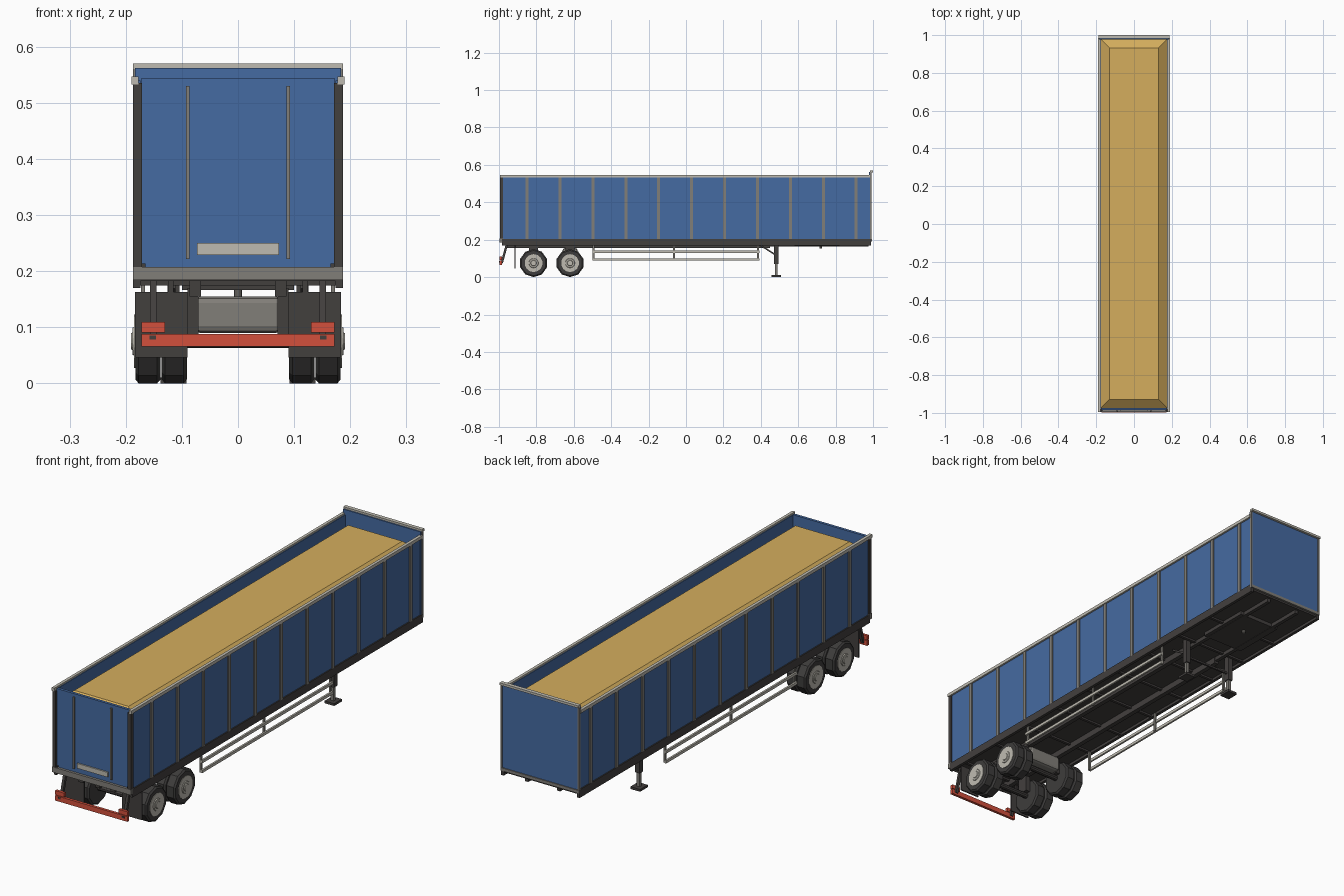
import bpy, bmesh, math
from mathutils import Vector

if "Cube" in bpy.data.objects:
    bpy.data.objects.remove(bpy.data.objects["Cube"], do_unlink=True)


def material(name, r, g, b):
    m = bpy.data.materials.new(name)
    m.use_nodes = True
    m.diffuse_color = (r, g, b, 1)
    m.node_tree.nodes["Principled BSDF"].inputs["Base Color"].default_value = (r, g, b, 1)
    return m


BLUE = material("panel blue", 0.06, 0.145, 0.36)
SAND = material("sand", 0.66, 0.42, 0.11)
DARK = material("chassis dark", 0.055, 0.05, 0.048)
GREY = material("steel grey", 0.22, 0.21, 0.19)
LIGHT = material("light grey", 0.52, 0.5, 0.44)
RED = material("bumper red", 0.65, 0.08, 0.045)
RUBBER = material("tyre rubber", 0.048, 0.046, 0.045)


def finish(name, bm, mat):
    bmesh.ops.recalc_face_normals(bm, faces=bm.faces)
    me = bpy.data.meshes.new(name)
    bm.to_mesh(me)
    bm.free()
    me.materials.append(mat)
    ob = bpy.data.objects.new(name, me)
    bpy.context.collection.objects.link(ob)
    return ob


def box(name, mat, xs, ys, zs):
    """Box from its extents along each axis."""
    bm = bmesh.new()
    bmesh.ops.create_cube(bm, size=1)
    for v in bm.verts:
        v.co = [(lo + hi) / 2 + c * (hi - lo) for c, (lo, hi) in zip(v.co, (xs, ys, zs))]
    return finish(name, bm, mat)


def pair(name, mat, xs, ys, zs):
    """The same box on the left (+x) and the right."""
    box("left_" + name, mat, xs, ys, zs)
    box("right_" + name, mat, (-xs[1], -xs[0]), ys, zs)


def beam(name, mat, a, b, width, depth):
    """Square bar between two points."""
    a, b = Vector(a), Vector(b)
    bm = bmesh.new()
    bmesh.ops.create_cube(bm, size=1)
    turn = (b - a).to_track_quat("Z", "Y")
    for v in bm.verts:
        v.co = turn @ Vector((v.co.x * width, v.co.y * depth, v.co.z * (b - a).length)) + (a + b) / 2
    return finish(name, bm, mat)


def lathe(name, mat, profile, y, z, sides):
    """Closed solid turned about an x-parallel axis; profile is (x, radius)."""
    bm = bmesh.new()
    rings = []
    for x, r in profile:
        angles = [math.tau * i / sides for i in range(sides)]
        rings.append([bm.verts.new((x, y + r * math.sin(t), z + r * math.cos(t))) for t in angles])
    for p, q in zip(rings, rings[1:]):
        for i in range(sides):
            j = (i + 1) % sides
            bm.faces.new((p[i], p[j], q[j], q[i]))
    bm.faces.new(rings[0])
    bm.faces.new(rings[-1])
    return finish(name, bm, mat)


# Open-topped body
box("floor", DARK, (-.18, .18), (-.985, .985), (.182, .205))
pair("side_wall", BLUE, (.174, .182), (-.98, .985), (.2, .54))
pair("bottom_rail", DARK, (.174, .187), (-.985, .99), (.17, .205))
pair("top_rail", LIGHT, (.177, .19), (-.995, .985), (.533, .547))
box("front_wall", BLUE, (-.184, .184), (.978, .99), (.2, .562))
box("front_top_rail", LIGHT, (-.187, .187), (.983, 1), (.56, .57))
box("front_bottom_rail", GREY, (-.187, .187), (.983, .994), (.19, .203))
pair("front_corner_post", GREY, (.18, .187), (.983, .993), (.2, .562))

# Side stakes
for i in range(11):
    y = -.85 + .176 * i
    pair(f"stake_{i + 1}", GREY, (.181, .187), (y - .008, y + .008), (.203, .535))

# Rear doors
box("rear_door", BLUE, (-.173, .173), (-.985, -.973), (.205, .543))
pair("rear_post", DARK, (.171, .187), (-.995, -.978), (.207, .535))
box("rear_sill", GREY, (-.187, .187), (-.996, -.975), (.184, .207))
pair("door_bar", GREY, (.086, .093), (-.992, -.984), (.222, .53))
box("door_plate", LIGHT, (-.073, .073), (-.991, -.984), (.229, .25))
pair("hinge_foot", DARK, (.165, .173), (-.99, -.984), (.207, .214))

# Heaped sand load: a block whose top face is drawn in
load = box("sand_load", SAND, (-.175, .175), (-.974, .979), (.2, .525))
bm = bmesh.new()
bm.from_mesh(load.data)
top = max(bm.faces, key=lambda f: f.calc_center_median().z)
bmesh.ops.inset_region(bm, faces=[top], thickness=.065)
for v in bm.verts:
    if v.co.z > .5 and v not in top.verts:
        v.co.z = .487
bm.to_mesh(load.data)
bm.free()

# Chassis beams, cross members and coupling
pair("main_beam", DARK, (.066, .086), (-.96, .45), (.155, .185))
pair("front_beam", DARK, (.068, .084), (.45, .975), (.165, .185))
for i in range(9):
    y = -.9 + .2 * i
    box(f"cross_member_{i + 1}", DARK, (-.175, .175), (y - .006, y + .006), (.174, .184))
box("coupling_plate", DARK, (-.1, .1), (.58, .82), (.166, .184))
pin = lathe("coupling_pin", GREY, [(-.009, .007), (.009, .007)], 0, 0, 10)
pin.rotation_euler = (0, math.pi / 2, 0)
pin.location = (0, .72, .163)

# Axles and dual wheels
for label, y in (("rear", -.815), ("front", -.62)):
    lathe(label + "_axle", DARK, [(-.175, .012), (.175, .012)], y, .075, 10)
    for side, s in (("left", 1), ("right", -1)):
        for part, a, b in (("inner", .091, .136), ("outer", .138, .183)):
            shape = [(a, .05), (a, .068), (a + .006, .075), (b - .006, .075), (b, .068), (b, .05)]
            lathe(f"{side}_{label}_{part}_tyre", RUBBER, [(s * x, r) for x, r in shape], y, .075, 10)
        rim = [(.18, .048), (.185, .048), (.185, .026), (.188, .024), (.188, .016), (.191, .014)]
        lathe(f"{side}_{label}_rim", LIGHT, [(s * x, r) for x, r in rim], y, .075, 14)
    pair(label + "_hanger", DARK, (.07, .09), (y - .025, y + .025), (.085, .17))
tank = box("air_tank", GREY, (-.08, .08), (-.66, -.58), (.09, .155))
bevel = tank.modifiers.new("rounding", "BEVEL")
bevel.width = .012
bevel.segments = 2

# Mudflaps and rear bumper
pair("mudflap", DARK, (.09, .184), (-.917, -.911), (.046, .163))
pair("mudflap_hanger", DARK, (.115, .125), (-.917, -.909), (.16, .185))
box("bumper", RED, (-.172, .172), (-.997, -.985), (.066, .088))
pair("tail_lamp", RED, (.13, .172), (-.997, -.985), (.091, .109))
pair("bumper_bolt", DARK, (.146, .158), (-.999, -.996), (.078, .085))
for side, s in (("left", 1), ("right", -1)):
    beam(side + "_bumper_arm", DARK, (s * .151, -.985, .075), (s * .151, -.955, .185), .012, .012)

# Side guards
for i, z in enumerate((.094, .136)):
    pair(f"guard_rail_{i + 1}", LIGHT, (.172, .18), (-.5, .392), (z - .006, z + .006))
for i, y in enumerate((-.494, -.065, .385)):
    pair(f"guard_post_{i + 1}", GREY, (.166, .173), (y - .005, y + .005), (.088, .175))

# Landing legs
pair("leg_sleeve", DARK, (.104, .126), (.471, .495), (.07, .184))
pair("leg_shaft", GREY, (.108, .122), (.476, .49), (.008, .075))
pair("leg_foot", DARK, (.092, .138), (.457, .509), (0, .01))
box("leg_cross_bar", DARK, (-.11, .11), (.479, .487), (.099, .107))
for side, s in (("left", 1), ("right", -1)):
    beam(side + "_leg_brace", DARK, (s * .115, .395, .172), (s * .115, .48, .118), .008, .008)
